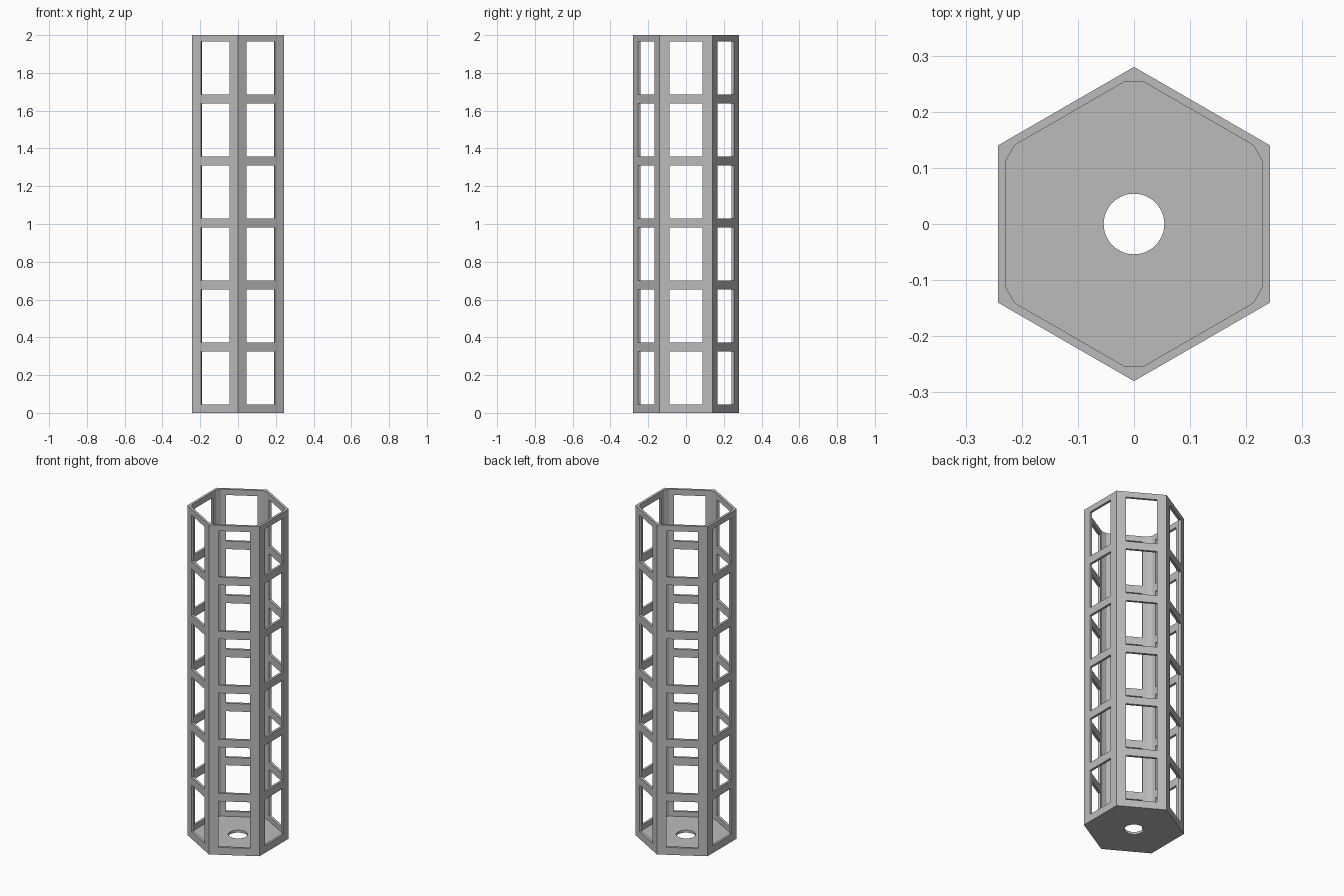
import bpy, bmesh, math
from mathutils import Matrix, Vector

if "Cube" in bpy.data.objects:
    bpy.data.objects.remove(bpy.data.objects["Cube"])

R = 0.28                       # outer corner radius
APO = R * math.cos(math.pi / 6)
INNER = 0.228                  # inner flat distance
FLOOR = 0.015
ROWS, PITCH, WIN_Z, WIN_H, WIN_W = 6, 0.328, 0.045, 0.28, 0.174


def prism(bm, pts, z0, z1):
    """Closed vertical prism from a counter-clockwise outline."""
    lo = [bm.verts.new((x, y, z0)) for x, y in pts]
    hi = [bm.verts.new((x, y, z1)) for x, y in pts]
    bm.faces.new(lo[::-1])
    bm.faces.new(hi)
    for i in range(len(pts)):
        j = (i + 1) % len(pts)
        bm.faces.new((lo[i], lo[j], hi[j], hi[i]))


def make_object(name, bm):
    bmesh.ops.recalc_face_normals(bm, faces=bm.faces)
    mesh = bpy.data.meshes.new(name)
    bm.to_mesh(mesh)
    bm.free()
    ob = bpy.data.objects.new(name, mesh)
    bpy.context.collection.objects.link(ob)
    return ob


def ring(radius, n, start=0.0):
    return [(radius * math.cos(start + math.tau * i / n),
             radius * math.sin(start + math.tau * i / n)) for i in range(n)]


# Hexagonal outer body, corners on the y axis
bm = bmesh.new()
prism(bm, ring(R, 6, math.pi / 6), 0, 2)
tube = make_object("hexagonal_tube", bm)

# Cavity with chamfered inner corners, leaving a thin floor
half = 0.1135
outline = []
for k in range(6):
    rot = Matrix.Rotation(k * math.pi / 3, 2)
    outline += [tuple(rot @ Vector((INNER, s * half))) for s in (-1, 1)]
bm = bmesh.new()
prism(bm, outline, FLOOR, 2.1)
cavity = make_object("cavity_cutter", bm)

# Round hole in the floor
bm = bmesh.new()
prism(bm, ring(0.054, 48), -0.1, 0.1)
hole = make_object("floor_hole_cutter", bm)

# Window openings: six rows on each of the six walls
bm = bmesh.new()
for k in range(6):
    rot = Matrix.Rotation(k * math.pi / 3, 2)
    w = WIN_W / 2
    rect = [tuple(rot @ Vector(p)) for p in
            ((INNER - 0.02, -w), (APO + 0.05, -w), (APO + 0.05, w), (INNER - 0.02, w))]
    for row in range(ROWS):
        z = WIN_Z + row * PITCH
        prism(bm, rect, z, z + WIN_H)
windows = make_object("window_cutter", bm)

# Cut everything, then drop the cutters
cutters = (cavity, hole, windows)
for cutter in cutters:
    cutter.hide_render = True
    mod = tube.modifiers.new(cutter.name, 'BOOLEAN')
    mod.operation = 'DIFFERENCE'
    mod.solver = 'EXACT'
    mod.object = cutter
deps = bpy.context.evaluated_depsgraph_get()
tube.data = bpy.data.meshes.new_from_object(tube.evaluated_get(deps))
tube.modifiers.clear()
for cutter in cutters:
    bpy.data.objects.remove(cutter)

# Plain grey finish
grey = bpy.data.materials.new("light_grey")
grey.diffuse_color = (0.5, 0.5, 0.5, 1)
grey.use_nodes = True
grey.node_tree.nodes["Principled BSDF"].inputs["Base Color"].default_value = grey.diffuse_color
tube.data.materials.clear()
tube.data.materials.append(grey)
for p in tube.data.polygons:
    p.material_index = 0
    p.use_smooth = False
